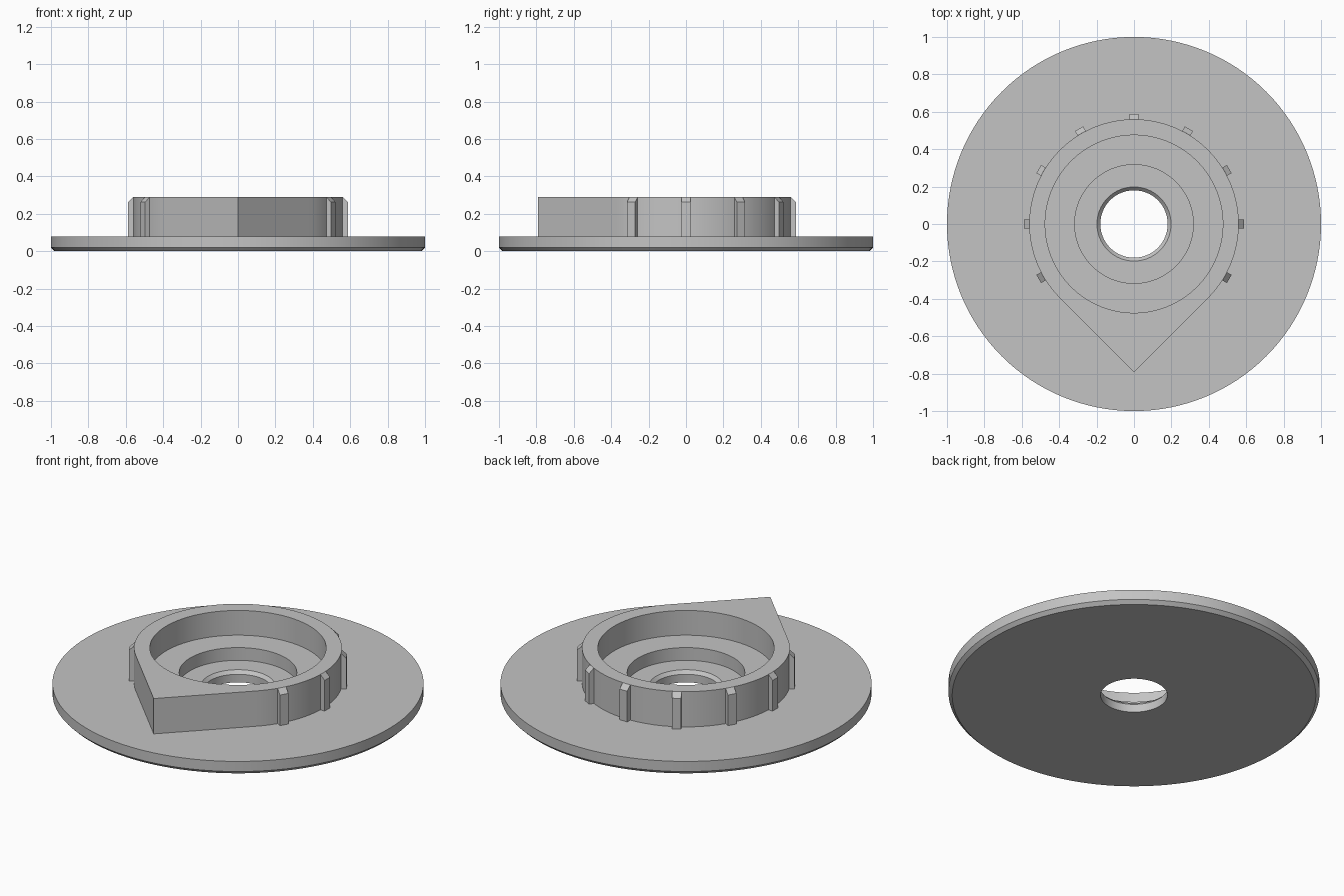
import bpy, bmesh, math
from mathutils import Matrix

cube = bpy.data.objects.get("Cube")
if cube:
    bpy.data.objects.remove(cube, do_unlink=True)

grey = bpy.data.materials.new("plain grey")
grey.use_nodes = True
colour = (0.55, 0.55, 0.55, 1)
grey.diffuse_color = colour
grey.node_tree.nodes["Principled BSDF"].inputs["Base Color"].default_value = colour

SEGMENTS = 128
RING = 0.56
TOP = 0.29
PLATE_TOP = 0.08


def pointed_radius(angle):
    """Circle whose front is drawn out to a point by two tangent lines."""
    from_front = abs((angle + math.pi / 2 + math.pi) % math.tau - math.pi)
    if from_front >= math.pi / 4:
        return RING
    return RING / math.cos(math.pi / 4 - from_front)


def finish(name, bm, smooth=True):
    bmesh.ops.recalc_face_normals(bm, faces=bm.faces)
    mesh = bpy.data.meshes.new(name)
    bm.to_mesh(mesh)
    bm.free()
    mesh.materials.append(grey)
    obj = bpy.data.objects.new(name, mesh)
    bpy.context.collection.objects.link(obj)
    if smooth:
        bpy.ops.object.select_all(action="DESELECT")
        obj.select_set(True)
        bpy.context.view_layer.objects.active = obj
        bpy.ops.object.shade_smooth_by_angle(angle=math.radians(25))
    return obj


def lathe(name, profile):
    """Turn a closed profile of (radius, z); a radius may depend on the angle."""
    bm = bmesh.new()
    loops = []
    for i in range(SEGMENTS):
        a = math.tau * i / SEGMENTS
        loop = []
        for r, z in profile:
            r = r(a) if callable(r) else r
            loop.append(bm.verts.new((r * math.cos(a), r * math.sin(a), z)))
        loops.append(loop)
    n = len(profile)
    for i, here in enumerate(loops):
        after = loops[(i + 1) % SEGMENTS]
        for j in range(n):
            k = (j + 1) % n
            bm.faces.new((here[j], after[j], after[k], here[k]))
    return finish(name, bm)


# Round plate with a chamfered underside and a countersunk centre hole
FLOOR = 0.067
SEAT = 0.45
lathe("base_plate", [
    (0.18, 0), (0.98, 0), (1, 0.02), (1, PLATE_TOP), (SEAT, PLATE_TOP),
    (SEAT, FLOOR), (0.198, FLOOR), (0.18, 0.048)])

# Pointed collar with a stepped round recess
SHELF = 0.143
lathe("pointed_collar", [
    (0.317, FLOOR), (SEAT, FLOOR), (SEAT, PLATE_TOP),
    (pointed_radius, PLATE_TOP), (pointed_radius, TOP),
    (0.475, TOP), (0.475, SHELF), (0.317, SHELF)])

# Grip ribs with sloped tops around the round part of the collar
RIB_SIDE = [(0.55, PLATE_TOP), (0.588, PLATE_TOP), (0.588, 0.262),
            (RING, TOP), (0.55, 0.28)]
for n in range(9):
    bm = bmesh.new()
    side = bm.faces.new([bm.verts.new((r, -0.025, z)) for r, z in RIB_SIDE])
    grown = bmesh.ops.extrude_face_region(bm, geom=[side], use_keep_orig=True)
    moved = [g for g in grown["geom"] if isinstance(g, bmesh.types.BMVert)]
    bmesh.ops.translate(bm, verts=moved, vec=(0, 0.05, 0))
    turn = Matrix.Rotation(math.radians(30 * n - 30), 4, "Z")
    bmesh.ops.transform(bm, matrix=turn, verts=bm.verts)
    finish(f"grip_rib_{n + 1}", bm, smooth=False)
